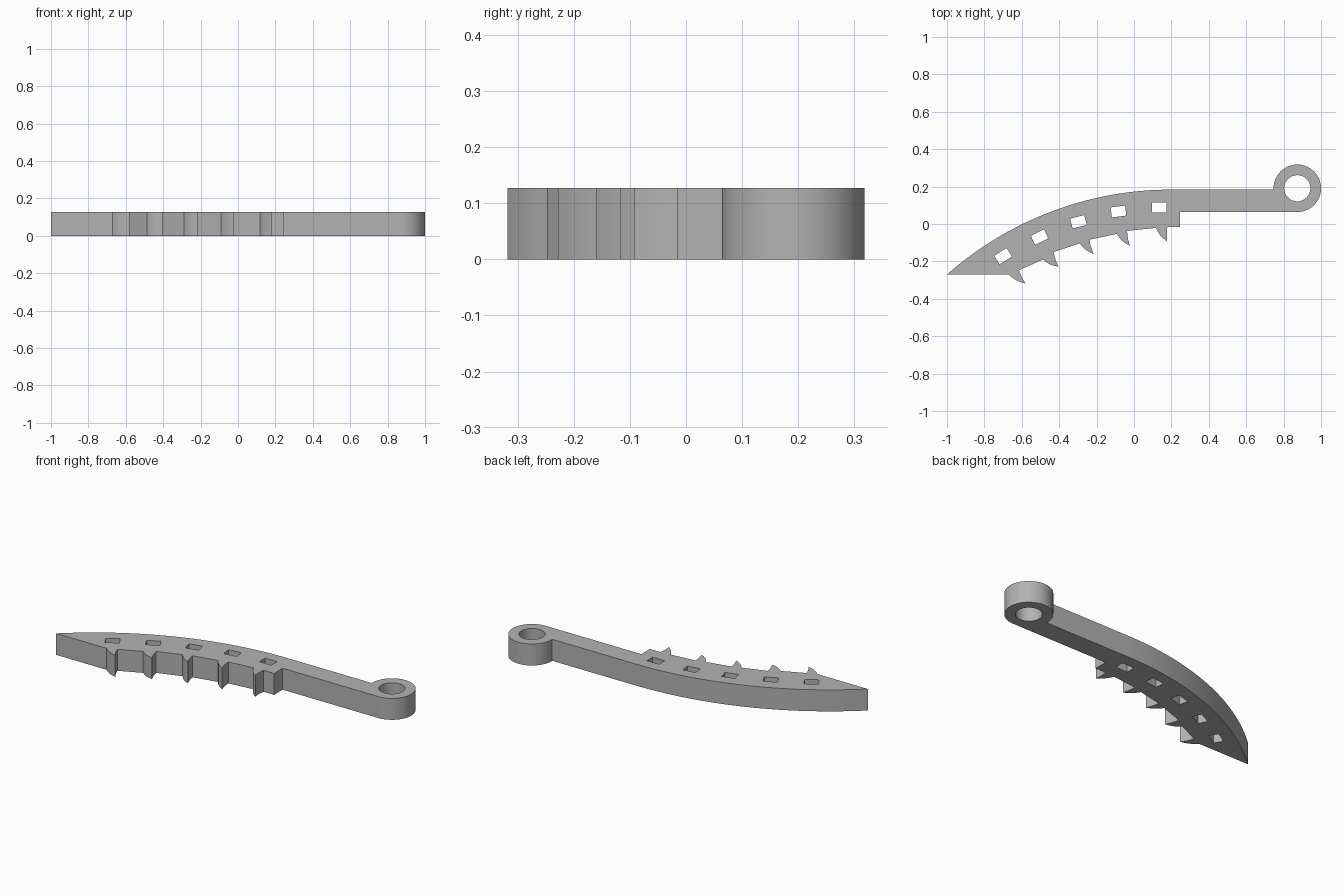
import bpy, bmesh
from math import sin, cos, asin, pi, radians, sqrt
from mathutils import Vector, Matrix

cube = bpy.data.objects.get("Cube")
if cube:
    bpy.data.objects.remove(cube)

HEIGHT = 0.127
RING = Vector((0.873, 0.191))
RING_R, HOLE_R = 0.127, 0.07
TIP = Vector((-1, -0.27))
TOP_Y, BEND_X = 0.184, 0.2


def arc(centre, radius, start, end, steps):
    return [centre + radius * Vector((cos(a), sin(a)))
            for a in (start + (end - start) * i / steps for i in range(steps + 1))]


def bowed(a, b, sag, steps=5):
    """Shallow curve from a to b, bulging to the right of travel."""
    side = Vector((b.y - a.y, a.x - b.x)).normalized()
    return [a.lerp(b, i / steps) + side * sag * sin(pi * i / steps)
            for i in range(steps + 1)]


# Serrated lower edge: root, point and back of every tooth
teeth = [((-0.67, -0.27), (-0.58, -0.318), (-0.615, -0.247)),
         ((-0.487, -0.19), (-0.403, -0.228), (-0.43, -0.15)),
         ((-0.29, -0.103), (-0.216, -0.16), (-0.238, -0.084)),
         ((-0.092, -0.053), (-0.022, -0.117), (-0.037, -0.037)),
         ((0.117, -0.021), (0.178, -0.093), (0.178, -0.016))]
outline = [TIP]
for root, point, back in teeth:
    root, point, back = Vector(root), Vector(point), Vector(back)
    outline += bowed(root, point, 0.008)
    outline += bowed(point, back, -0.003)[1:]

# Step up to the handle, then round the eyelet
outline += [Vector((0.247, -0.016)), Vector((0.247, RING.y - RING_R))]
join = pi - asin((TOP_Y - RING.y) / RING_R)
outline += arc(RING, RING_R, -pi / 2, join, 56)

# Curved spine, tangent to the handle and ending at the tip
dx, dy = BEND_X - TIP.x, TOP_Y - TIP.y
spine_r = (dx * dx + dy * dy) / (2 * dy)
outline += arc(Vector((BEND_X, TOP_Y - spine_r)), spine_r,
               pi / 2, pi / 2 + asin(dx / spine_r), 32)[:-1]

# Eyelet hole and the row of slots
loops = [outline, arc(RING, HOLE_R, 0, 2 * pi, 48)[:-1]]
slots = [(-0.70, -0.172, 32), (-0.505, -0.07, 26), (-0.297, 0.012, 14),
         (-0.083, 0.067, 7), (0.136, 0.088, 0)]
for x, y, angle in slots:
    turn = Matrix.Rotation(radians(angle), 2)
    loops.append([Vector((x, y)) + turn @ Vector((sx * 0.039, sy * 0.027))
                  for sx, sy in ((-1, -1), (1, -1), (1, 1), (-1, 1))])

# Filled flat profile extruded to a slab
curve = bpy.data.curves.new("blade_profile", "CURVE")
curve.dimensions = "2D"
curve.fill_mode = "BOTH"
curve.extrude = HEIGHT / 2
for loop in loops:
    spline = curve.splines.new("POLY")
    spline.points.add(len(loop) - 1)
    for p, co in zip(spline.points, loop):
        p.co = (co.x, co.y, 0, 1)
    spline.use_cyclic_u = True
blade = bpy.data.objects.new("serrated_blade", curve)
bpy.context.collection.objects.link(blade)
bpy.ops.object.select_all(action="DESELECT")
blade.select_set(True)
bpy.context.view_layer.objects.active = blade
bpy.ops.object.convert(target="MESH")
blade = bpy.context.object

# Weld caps to walls and stand the slab on the ground
bm = bmesh.new()
bm.from_mesh(blade.data)
bmesh.ops.remove_doubles(bm, verts=bm.verts, dist=0.0001)
bmesh.ops.translate(bm, verts=bm.verts, vec=(0, 0, HEIGHT / 2))
bmesh.ops.recalc_face_normals(bm, faces=bm.faces)
bm.to_mesh(blade.data)
bm.free()
bpy.ops.object.shade_smooth_by_angle(angle=radians(30))

# Plain grey
grey = bpy.data.materials.new("plain_grey")
grey.use_nodes = True
colour = (0.45, 0.45, 0.45, 1)
grey.diffuse_color = colour
grey.node_tree.nodes["Principled BSDF"].inputs["Base Color"].default_value = colour
blade.data.materials.clear()
blade.data.materials.append(grey)
